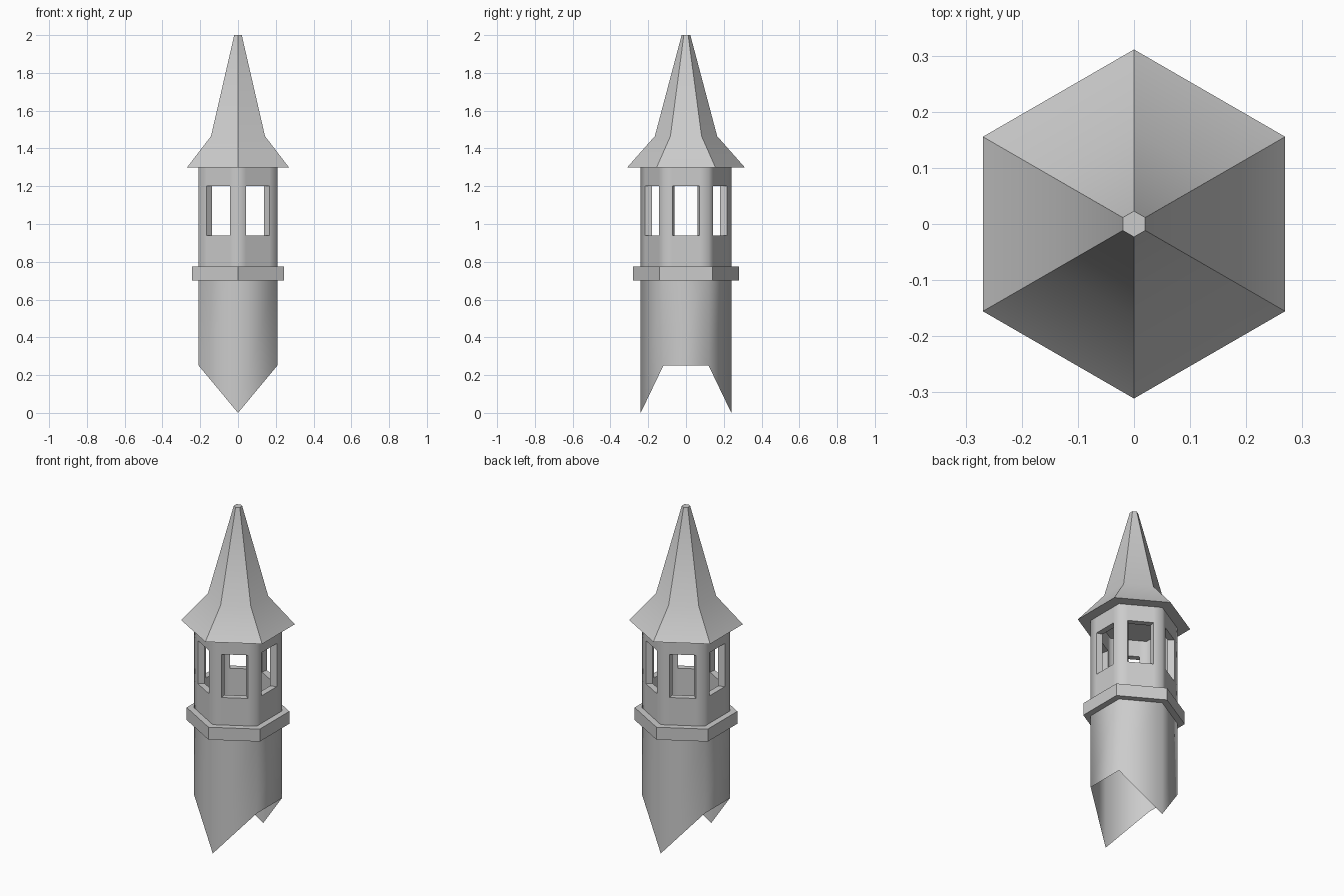
import bpy, bmesh
from math import sin, cos, pi, radians

cube = bpy.data.objects.get("Cube")
if cube:
    bpy.data.objects.remove(cube)

stone = bpy.data.materials.new("pale_grey")
stone.use_nodes = True
grey = (0.6, 0.6, 0.6, 1)
stone.diffuse_color = grey
stone.node_tree.nodes["Principled BSDF"].inputs["Base Color"].default_value = grey

SIDES = 6
WALL_R = 0.24
INNER = 0.83  # inner wall size relative to the outer wall


def corner(i, r=WALL_R):
    a = -pi / 2 + 2 * pi * i / SIDES
    return r * cos(a), r * sin(a)


def along(i, t, scale=1):
    """Point on wall i, with t from 0 to 1 between its corners."""
    (ax, ay), (bx, by) = corner(i), corner(i + 1)
    return (ax + (bx - ax) * t) * scale, (ay + (by - ay) * t) * scale


def finish(name, bm, angle, recalc=True):
    bmesh.ops.remove_doubles(bm, verts=bm.verts, dist=0.0005)
    if recalc:
        bmesh.ops.recalc_face_normals(bm, faces=bm.faces)
    mesh = bpy.data.meshes.new(name)
    bm.to_mesh(mesh)
    bm.free()
    mesh.materials.append(stone)
    obj = bpy.data.objects.new(name, mesh)
    bpy.context.collection.objects.link(obj)
    bpy.ops.object.select_all(action='DESELECT')
    obj.select_set(True)
    bpy.context.view_layer.objects.active = obj
    bpy.ops.object.shade_smooth_by_angle(angle=radians(angle))
    return obj


def quad(bm, *points):
    bm.faces.new([bm.verts.new(p) for p in points])


def lathe(name, profile, angle, closed=False):
    """Six-sided solid from (radius, height) pairs; open profiles get caps."""
    bm = bmesh.new()
    rings = [[bm.verts.new((*corner(i, r), z)) for i in range(SIDES)]
             for r, z in profile]
    pairs = list(zip(rings, rings[1:]))
    if closed:
        pairs.append((rings[-1], rings[0]))
    else:
        bm.faces.new(rings[0][::-1])
        bm.faces.new(rings[-1])
    for low, high in pairs:
        for i in range(SIDES):
            j = (i + 1) % SIDES
            bm.faces.new((low[i], low[j], high[j], high[i]))
    return finish(name, bm, angle)


# Hollow lower shaft, cut to straddle a ridge: points at front and back
bm = bmesh.new()
low = [0 if i % 3 == 0 else 0.25 for i in range(SIDES)]
for i in range(SIDES):
    j = (i + 1) % SIDES
    a, b = corner(i), corner(j)
    quad(bm, (*a, low[i]), (*b, low[j]), (*b, 0.74), (*a, 0.74))
finish("lower_shaft", bm, 65, recalc=False)

# Collar band
lathe("collar", [(WALL_R - 0.02, 0.70), (0.281, 0.70), (0.281, 0.775),
                 (WALL_R - 0.02, 0.775)], 30, closed=True)

# Lookout chamber: outer and inner walls with one window on every side
bm = bmesh.new()
cols = (0, 0.2, 0.8, 1)
rows = (0.74, 0.94, 1.2, 1.3)
for i in range(SIDES):
    for c in range(3):
        for r in range(3):
            t0, t1, z0, z1 = cols[c], cols[c + 1], rows[r], rows[r + 1]
            ring = [(t0, z0), (t1, z0), (t1, z1), (t0, z1)]
            outer = [(*along(i, t), z) for t, z in ring]
            inner = [(*along(i, t, INNER), z) for t, z in ring]
            if (c, r) != (1, 1):
                quad(bm, *outer)
                quad(bm, *inner[::-1])
                continue
            # Window reveal
            for k in range(4):
                n = (k + 1) % 4
                quad(bm, outer[k], outer[n], inner[n], inner[k])
finish("lookout_chamber", bm, 65)

# Chamber floor
lathe("chamber_floor", [(WALL_R - 0.005, 0.74), (WALL_R - 0.005, 0.76)], 30)

# Flared spire with a flat underside and a small blunt tip
lathe("spire_roof", [(0.311, 1.3), (0.165, 1.465), (0.023, 2.0)], 45)
